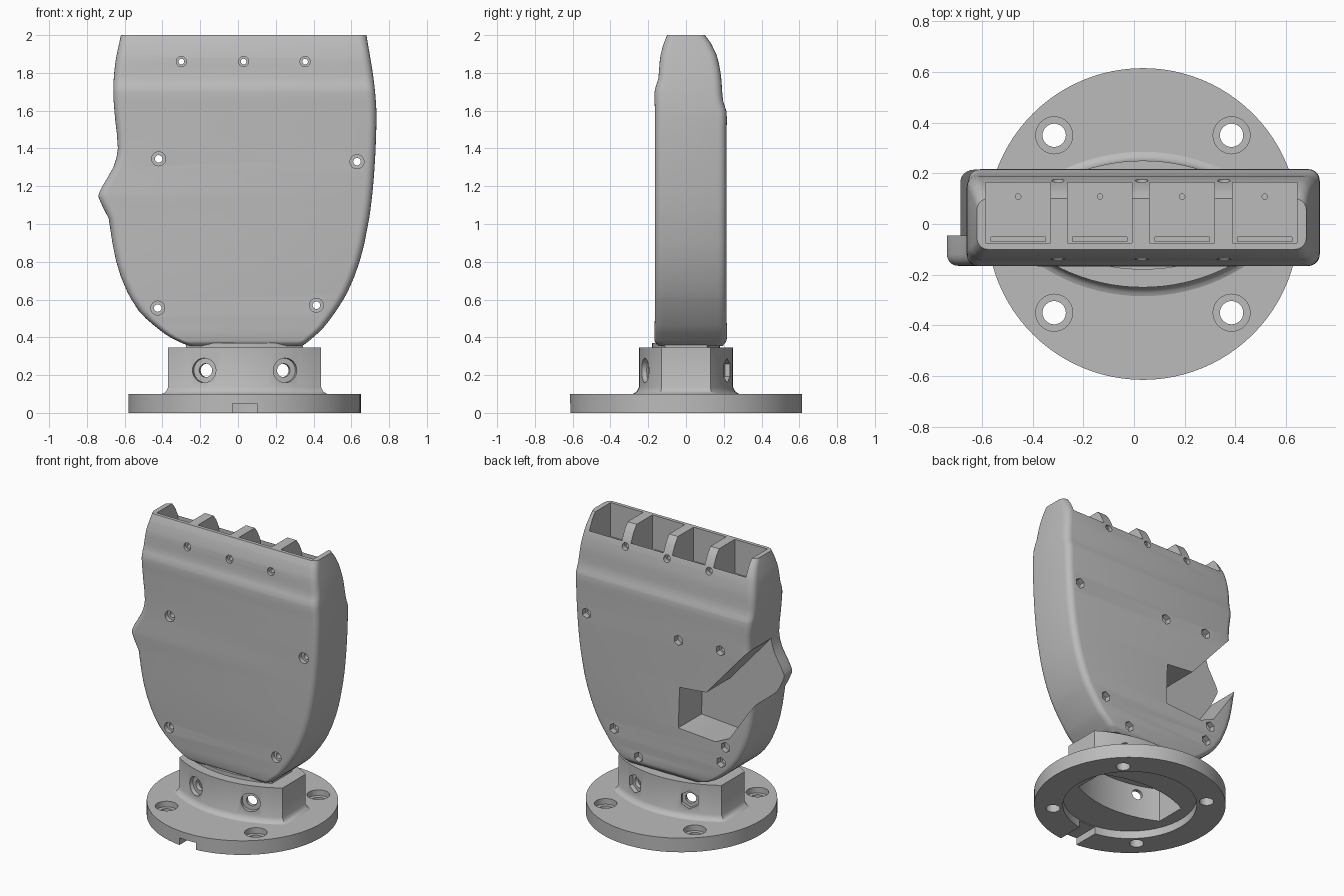
import bpy, bmesh, math
from mathutils import Vector

if "Cube" in bpy.data.objects:
    bpy.data.objects.remove(bpy.data.objects["Cube"])

grey = bpy.data.materials.new("plain grey")
grey.use_nodes = True
GREY = (0.5, 0.5, 0.5, 1)
grey.diffuse_color = GREY
grey.node_tree.nodes["Principled BSDF"].inputs["Base Color"].default_value = GREY
CX = 0.035  # axis of the wrist


def finish(name, bm):
    bmesh.ops.recalc_face_normals(bm, faces=bm.faces)
    mesh = bpy.data.meshes.new(name)
    bm.to_mesh(mesh)
    bm.free()
    mesh.materials.append(grey)
    obj = bpy.data.objects.new(name, mesh)
    bpy.context.collection.objects.link(obj)
    return obj


def loft(name, loops):
    """Skin closed loops of equal length and cap both ends."""
    bm = bmesh.new()
    rings = [[bm.verts.new(p) for p in loop] for loop in loops]
    n = len(rings[0])
    for a, b in zip(rings, rings[1:]):
        for i in range(n):
            j = (i + 1) % n
            bm.faces.new((a[i], a[j], b[j], b[i]))
    bm.faces.new(rings[0])
    bm.faces.new(rings[-1])
    return finish(name, bm)


def rod(start, direction, length, radius, sides=24, name="cutter"):
    bm = bmesh.new()
    bmesh.ops.create_cone(bm, cap_ends=True, segments=sides, radius1=radius,
                          radius2=radius, depth=length)
    d = Vector(direction).normalized()
    bm.transform(d.to_track_quat('Z', 'Y').to_matrix().to_4x4())
    bmesh.ops.translate(bm, verts=bm.verts, vec=Vector(start) + d * length / 2)
    return finish(name, bm)


def box(x0, x1, y0, y1, z0, z1):
    return loft("cutter", [[(x0, y0, z), (x1, y0, z), (x1, y1, z), (x0, y1, z)] for z in (z0, z1)])


def cut(obj, cutter):
    mod = obj.modifiers.new("cut", 'BOOLEAN')
    mod.operation, mod.solver, mod.object = 'DIFFERENCE', 'EXACT', cutter
    bpy.context.view_layer.objects.active = obj
    bpy.ops.object.modifier_apply(modifier=mod.name)
    bpy.data.objects.remove(cutter)


def smooth(obj, angle=30):
    bpy.ops.object.select_all(action='DESELECT')
    obj.select_set(True)
    bpy.context.view_layer.objects.active = obj
    bpy.ops.object.shade_smooth_by_angle(angle=math.radians(angle))


def curve(points, z):
    """Smooth interpolation of (z, value) pairs."""
    k = max(i for i in range(len(points) - 1) if points[i][0] <= z or i == 0)
    def slope(i):
        a, b = points[max(i - 1, 0)], points[min(i + 1, len(points) - 1)]
        return (b[1] - a[1]) / (b[0] - a[0])
    (z0, v0), (z1, v1) = points[k], points[k + 1]
    h = z1 - z0
    t = (z - z0) / h
    return ((2*t**3 - 3*t*t + 1) * v0 + (t**3 - 2*t*t + t) * h * slope(k)
            + (3*t*t - 2*t**3) * v1 + (t**3 - t*t) * h * slope(k + 1))


# palm: rounded rectangles stacked along the hand outline
right_side = [(.355, -.26), (.38, -.32), (.42, -.39), (.54, -.525), (.72, -.62), (.9, -.665),
              (1.03, -.685), (1.14, -.738), (1.2, -.718), (1.3, -.66), (1.4, -.636),
              (1.55, -.65), (1.7, -.66), (1.85, -.65), (2, -.62)]
left_side = [(.355, .34), (.38, .375), (.46, .46), (.64, .58), (.86, .66), (1.15, .71),
             (1.55, .733), (1.75, .72), (2, .68)]
front = [(.355, -.145), (.375, -.165), (.5, -.165), (1.6, -.165), (1.71, -.165), (1.77, -.147),
         (1.88, -.137), (1.95, -.12), (2, -.1)]
back = [(.355, .195), (.385, .215), (.5, .215), (1.5, .215), (1.59, .215), (1.65, .197),
        (1.8, .183), (1.9, .16), (1.96, .13), (2, .1)]
levels = sorted({p[0] for p in right_side + left_side + front + back}
                | {.365, .4, .44, .6, .8, 1.09, 1.17, 1.25, 1.35, 1.48, 1.68, 1.74, 1.62, 1.98})


def section(z, r=.045, steps=5):
    x0, x1 = curve(right_side, z), curve(left_side, z)
    y0, y1 = curve(front, z), curve(back, z)
    pts = []
    corners = ((x1 - r, y1 - r), (x0 + r, y1 - r), (x0 + r, y0 + r), (x1 - r, y0 + r))
    for q, (x, y) in enumerate(corners):
        for i in range(steps + 1):
            a = math.pi / 2 * (q + i / steps)
            pts.append((x + r * math.cos(a), y + r * math.sin(a), z))
    return pts


palm = loft("palm", [section(z) for z in levels])

# finger slots with a tendon gap and a small hole in each floor
for x in (-.585, -.262, .062, .388):
    cut(palm, box(x, x + .255, -.075, .163, 1.76, 2.1))
    cut(palm, box(x + .02, x + .235, -.07, -.052, 1.5, 1.8))
    cut(palm, rod((x + .128, .108, 1.6), (0, 0, 1), .2, .011, 12))

# thumb bay open to the back and to the side
bay = [(-.1, 1), (-.31, 1.02), (-.67, 1.43), (-.9, 1.7), (-.9, 1.28), (-.7, 1.05), (-.49, .74),
       (-.38, .69), (-.09, .71)]
cut(palm, loft("cutter", [[(x, y, z) for x, z in bay] for y in (-.045, .4)]))

# screw holes: round counterbores in front, hexagonal pockets behind
main_screws = [(-.42, 1.345), (.63, 1.33), (-.425, .555), (.415, .57)]
for x, z in main_screws:
    cut(palm, rod((x, -.3, z), (0, 1, 0), .165, .037))
    cut(palm, rod((x, -.2, z), (0, 1, 0), .5, .02, 16))
for x, z in main_screws + [(-.09, 1.33), (.22, .42), (-.46, .67)]:
    cut(palm, rod((x, .3, z), (0, -1, 0), .125, .036, 6))
for x in (-.3, .03, .355):
    cut(palm, rod((x, -.3, 1.86), (0, 1, 0), .18, .027))
    cut(palm, rod((x, -.2, 1.86), (0, 1, 0), .5, .015, 16))
    cut(palm, rod((x, .3, 1.86), (0, -1, 0), .155, .025))
smooth(palm)


# wrist: lens shaped outlines with flat ends
def lens(z, half_x, half_y, radius=.74, steps=20):
    xs = [half_x * (2 * i / steps - 1) for i in range(steps + 1)]
    arc = [(x, math.sqrt(radius**2 - x * x) - radius + half_y) for x in xs]
    return ([(CX + x, -y, z) for x, y in arc] + [(CX + x, y, z) for x, y in reversed(arc)])


neck = loft("wrist_neck", [lens(z, .31, .18) for z in (.33, .37)])
collar = loft("wrist_collar", [lens(z, .405 + g, .25 + g) for z, g in
              ((.08, .035), (.1, .035), (.105, .022), (.115, .01), (.135, 0), (.345, 0))])
flange = rod((CX, 0, 0), (0, 0, 1), .1, .615, 96, "base_flange")


def pocket():
    return loft("cutter", [lens(z, .34, .19) for z in (-.1, .29)])


cut(collar, pocket())
for sx in (-1, 1):
    for sy, sides in ((-1, 24), (1, 6)):
        out = Vector((sx * .215, sy * .708, 0)).normalized()
        spot = Vector((CX + sx * .215, sy * .218, .225))
        cut(collar, rod(spot + out * .1, -out, .13, .065, sides))
        cut(collar, rod(spot + out * .1, -out, .2, .036))
cut(collar, box(CX - .14, CX + .14, -.1, .1, .2, .335))

# base flange: underside recess, keyway and counterbored bolt holes
cut(flange, rod((CX, 0, -.1), (0, 0, 1), .155, .43, 64))
cut(flange, pocket())
cut(flange, box(-.03, .1, -.7, -.3, -.1, .05))
for sx in (-1, 1):
    for sy in (-1, 1):
        spot = (CX + sx * .35, sy * .35)
        cut(flange, rod((*spot, .06), (0, 0, 1), .1, .073, 32))
        cut(flange, rod((*spot, -.1), (0, 0, 1), .3, .046, 32))
for part in (neck, collar, flange):
    smooth(part)
